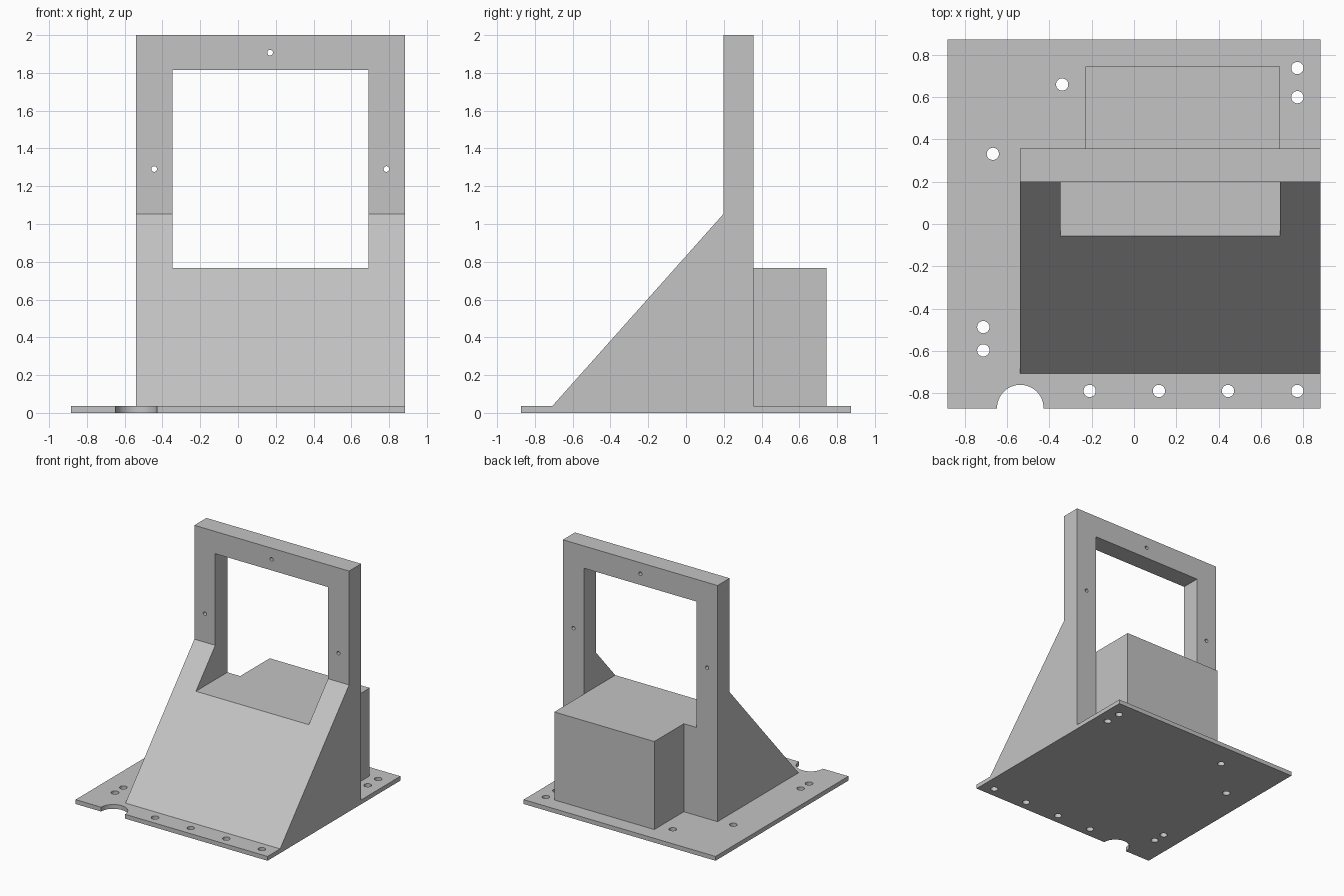
import bpy, bmesh
from math import radians
from mathutils import Matrix, Vector

if "Cube" in bpy.data.objects:
    bpy.data.objects.remove(bpy.data.objects["Cube"])

grey = bpy.data.materials.new("plain_grey")
grey.use_nodes = True
colour = (0.55, 0.55, 0.55, 1)
grey.diffuse_color = colour
grey.node_tree.nodes["Principled BSDF"].inputs["Base Color"].default_value = colour


def finish(bm, name):
    bmesh.ops.recalc_face_normals(bm, faces=bm.faces)
    mesh = bpy.data.meshes.new(name)
    bm.to_mesh(mesh)
    bm.free()
    mesh.materials.append(grey)
    obj = bpy.data.objects.new(name, mesh)
    bpy.context.collection.objects.link(obj)
    return obj


def box(name, low, high):
    low, high = Vector(low), Vector(high)
    bm = bmesh.new()
    bmesh.ops.create_cube(bm, size=1, matrix=Matrix.Translation((low + high) / 2)
                          @ Matrix.Diagonal((high - low).to_4d()))
    return finish(bm, name)


def prism(name, profile, x0, x1):
    # Side profile in y and z, extruded along x
    bm = bmesh.new()
    face = bm.faces.new([bm.verts.new((x0, y, z)) for y, z in profile])
    moved = bmesh.ops.extrude_face_region(bm, geom=[face])["geom"]
    verts = [v for v in moved if isinstance(v, bmesh.types.BMVert)]
    bmesh.ops.translate(bm, verts=verts, vec=(x1 - x0, 0, 0))
    return finish(bm, name)


def drills(name, centres, radius, depth, segments, along_y=False):
    # One cutter holding a group of equal round holes
    bm = bmesh.new()
    turn = Matrix.Rotation(radians(90 if along_y else 0), 4, "X")
    for c in centres:
        bmesh.ops.create_cone(bm, cap_ends=True, segments=segments, radius1=radius,
                              radius2=radius, depth=depth,
                              matrix=Matrix.Translation(c) @ turn)
    return finish(bm, name)


def combine(target, tool, operation):
    mod = target.modifiers.new("combine", "BOOLEAN")
    mod.operation, mod.solver, mod.object = operation, "EXACT", tool
    bpy.context.view_layer.objects.active = target
    bpy.ops.object.modifier_apply(modifier=mod.name)
    bpy.data.objects.remove(tool)


# Base plate, sloped support with upright frame, rear block
bracket = box("bracket", (-0.883, -0.873, 0), (0.883, 0.873, 0.036))
support = prism("support", [(-0.74, 0), (-0.708, 0.036), (0.198, 1.053), (0.198, 2),
                            (0.357, 2), (0.357, 0)], -0.54, 0.883)
window = box("window_cutter", (-0.348, -1, 0.768), (0.69, 1, 1.815))
combine(support, window, "DIFFERENCE")
rear_block = box("rear_block", (-0.23, 0.25, 0), (0.69, 0.745, 0.768))
combine(support, rear_block, "UNION")
combine(bracket, support, "UNION")

# Mounting holes and the rounded notch in the base
base_holes = [(x, -0.79, 0) for x in (-0.21, 0.118, 0.445, 0.773)]
base_holes += [(-0.713, -0.488, 0), (-0.713, -0.598, 0), (-0.668, 0.332, 0),
               (-0.34, 0.66, 0), (0.773, 0.738, 0), (0.773, 0.6, 0)]
combine(bracket, drills("base_hole_cutter", base_holes, 0.029, 0.2, 32), "DIFFERENCE")
combine(bracket, drills("notch_cutter", [(-0.538, -0.871, 0)], 0.11, 0.2, 64), "DIFFERENCE")

# Small screw holes through the frame
frame_holes = [(0.17, 0.28, 1.907), (-0.444, 0.28, 1.291), (0.786, 0.28, 1.291)]
combine(bracket, drills("frame_hole_cutter", frame_holes, 0.015, 0.4, 24, True), "DIFFERENCE")

# Crisp flat faces, smooth hole walls
bpy.ops.object.select_all(action="DESELECT")
bracket.select_set(True)
bpy.context.view_layer.objects.active = bracket
bpy.ops.object.shade_smooth_by_angle(angle=radians(30))
